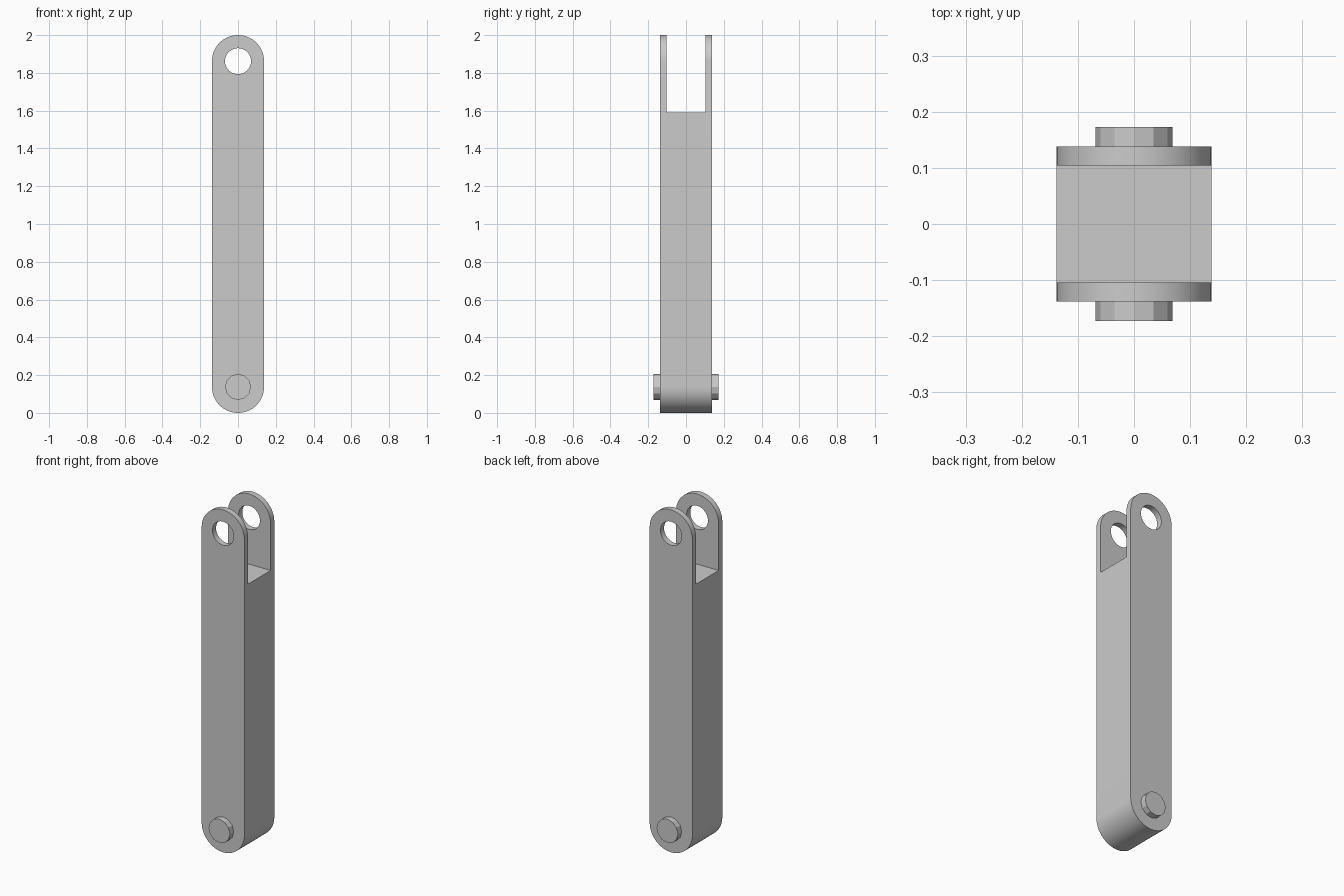
import bpy
import bmesh
from math import sin, cos, pi, radians

if "Cube" in bpy.data.objects:
    bpy.data.objects.remove(bpy.data.objects["Cube"], do_unlink=True)

R = 0.138            # half width, half depth and end radius
PIN_R = 0.069        # pivot pin and eye radius
LOW, HIGH = R, 2 - R  # pivot centre heights

grey = bpy.data.materials.new("plain grey")
grey.use_nodes = True
colour = (0.6, 0.6, 0.6, 1)
grey.diffuse_color = colour
grey.node_tree.nodes["Principled BSDF"].inputs["Base Color"].default_value = colour


def arc(z, radius, start, sweep, steps):
    return [(radius * cos(start + sweep * i / steps), z + radius * sin(start + sweep * i / steps))
            for i in range(steps + 1)]


def prism(name, profile, y0, y1):
    """Extrude an x-z profile along y."""
    bm = bmesh.new()
    face = bm.faces.new([bm.verts.new((x, y0, z)) for x, z in profile])
    moved = bmesh.ops.extrude_face_region(bm, geom=[face])["geom"]
    bmesh.ops.translate(bm, vec=(0, y1 - y0, 0),
                        verts=[v for v in moved if isinstance(v, bmesh.types.BMVert)])
    bmesh.ops.recalc_face_normals(bm, faces=bm.faces)
    mesh = bpy.data.meshes.new(name)
    bm.to_mesh(mesh)
    bm.free()
    mesh.materials.append(grey)
    obj = bpy.data.objects.new(name, mesh)
    bpy.context.collection.objects.link(obj)
    return obj


def activate(obj):
    bpy.ops.object.select_all(action="DESELECT")
    obj.select_set(True)
    bpy.context.view_layer.objects.active = obj


def cut(obj, cutter):
    activate(obj)
    mod = obj.modifiers.new("cut", "BOOLEAN")
    mod.operation, mod.solver, mod.object = "DIFFERENCE", "EXACT", cutter
    bpy.ops.object.modifier_apply(modifier=mod.name)
    bpy.data.objects.remove(cutter, do_unlink=True)


# Link bar with rounded ends
outline = arc(HIGH, R, 0, pi, 32) + arc(LOW, R, pi, pi, 32)
link = prism("link_bar", outline, -R, R)

# Fork slot and the eye through both cheeks
cut(link, prism("slot_cutter", [(-1, 1.59), (1, 1.59), (1, 3), (-1, 3)], -0.104, 0.104))
cut(link, prism("eye_cutter", arc(HIGH, PIN_R, 0, 2 * pi, 32)[:-1], -1, 1))
activate(link)
bpy.ops.object.shade_smooth_by_angle(angle=radians(30))

# Pivot pin stubs at the lower end
for name, side in (("front_pin", -1), ("back_pin", 1)):
    prism(name, arc(LOW, PIN_R, 0, 2 * pi, 12)[:-1], side * 0.135, side * 0.173)
